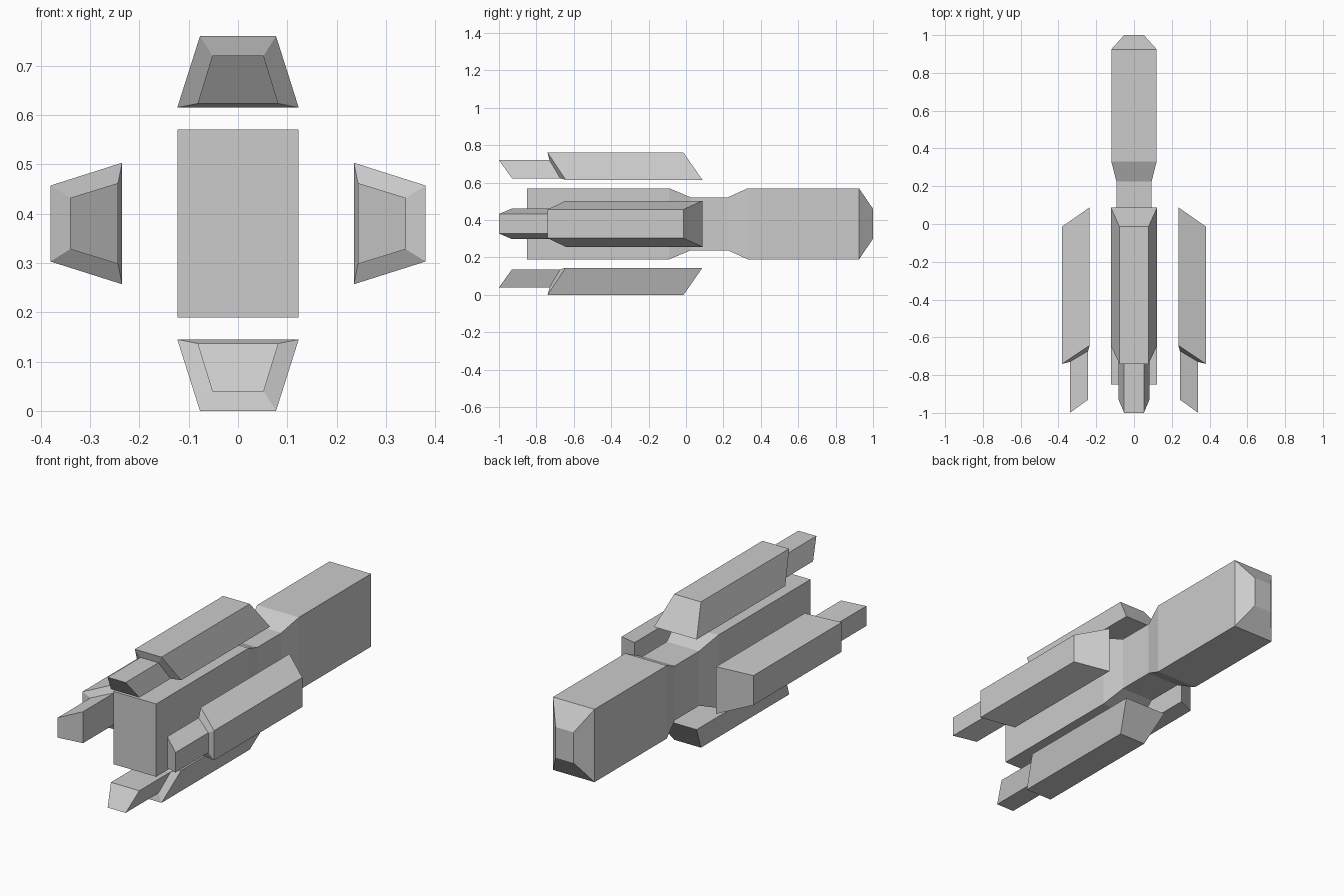
import bpy, bmesh, math
from mathutils import Matrix, Vector

if "Cube" in bpy.data.objects:
    bpy.data.objects.remove(bpy.data.objects["Cube"])

AXIS_Z = 0.38  # height of the long centre axis


def loft(name, sections, angle=0.0):
    """Skin a run of four-cornered sections, turned about the long axis."""
    bm = bmesh.new()
    rings = [[bm.verts.new(p) for p in s] for s in sections]
    for a, b in zip(rings, rings[1:]):
        for i in range(4):
            j = (i + 1) % 4
            bm.faces.new((a[i], a[j], b[j], b[i]))
    bm.faces.new(rings[0])
    bm.faces.new(rings[-1])
    bmesh.ops.recalc_face_normals(bm, faces=bm.faces)
    bm.transform(Matrix.Translation(Vector((0, 0, AXIS_Z))) @ Matrix.Rotation(angle, 4, 'Y'))
    mesh = bpy.data.meshes.new(name)
    bm.to_mesh(mesh)
    bm.free()
    obj = bpy.data.objects.new(name, mesh)
    bpy.context.collection.objects.link(obj)
    return obj


def section(y_in, r_in, w_in, y_out, r_out, w_out):
    """Trapezoid: inner edge near the axis, outer edge away, each at its own y."""
    return [(-w_in, y_in, r_in), (w_in, y_in, r_in),
            (w_out, y_out, r_out), (-w_out, y_out, r_out)]


# Central hull: long box, pinched neck, nose block with a chamfered end
hull = [(-0.85, 0.123, 0.19), (-0.09, 0.123, 0.19), (0.025, 0.093, 0.142),
        (0.225, 0.093, 0.142), (0.33, 0.12, 0.19), (0.925, 0.12, 0.19),
        (1.0, 0.052, 0.08)]
loft("hull", [section(y, -h, w, y, h, w) for y, w, h in hull])

# Four slanted engine pods around the hull, each with a stepped-down nozzle
pod = [section(-0.93, 0.243, 0.082, -1.0, 0.34, 0.052),
       section(-0.672, 0.243, 0.082, -0.73, 0.34, 0.052),
       section(-0.643, 0.235, 0.123, -0.74, 0.38, 0.077),
       section(0.088, 0.235, 0.123, -0.013, 0.38, 0.077)]
for i, side in enumerate(("top", "right", "bottom", "left")):
    loft("engine_pod_" + side, pod, i * math.pi / 2)
